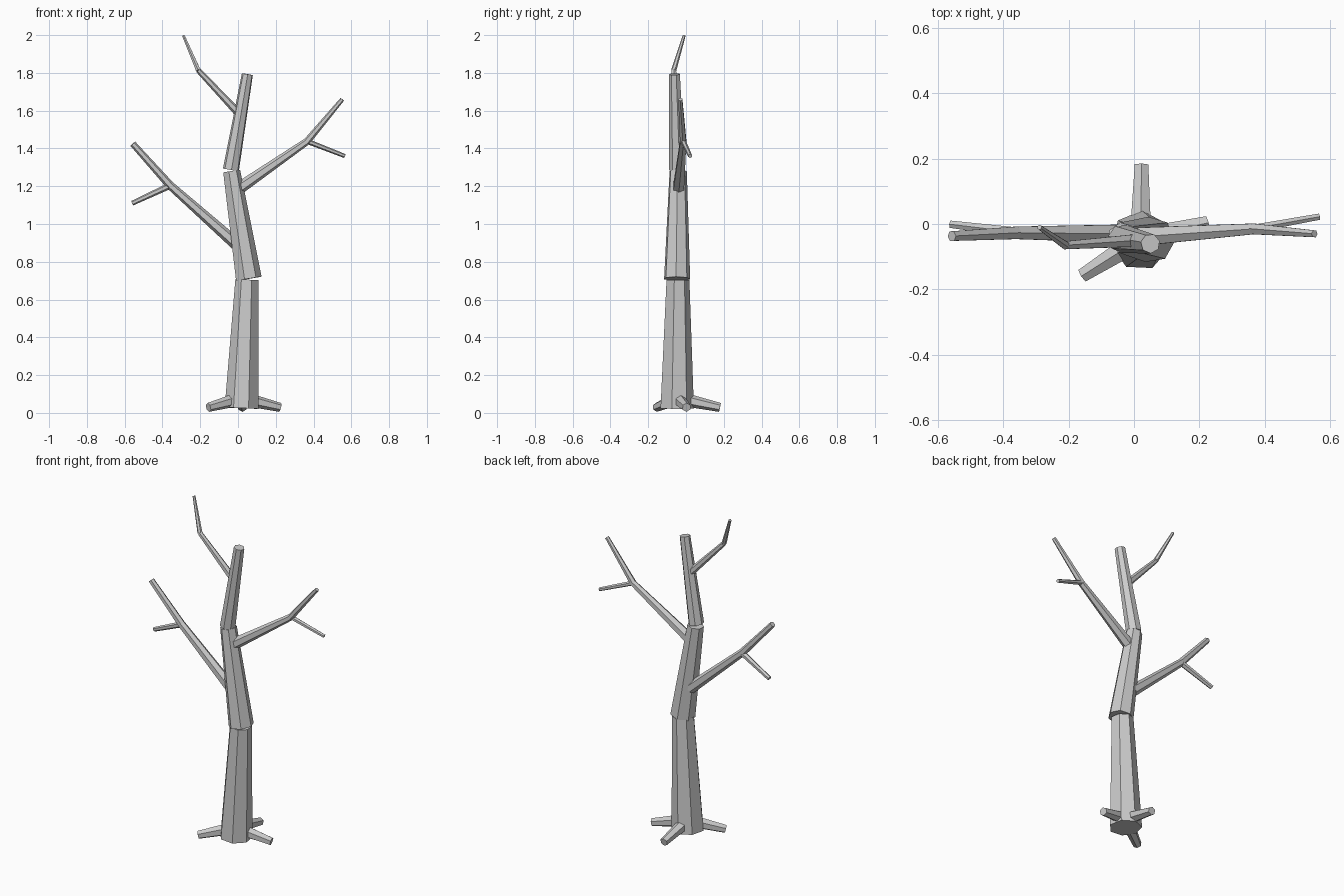
import bpy, bmesh
from mathutils import Matrix, Vector

if "Cube" in bpy.data.objects:
    bpy.data.objects.remove(bpy.data.objects["Cube"])


def limb(name, points, radii, sides=6):
    """Chain of capped tapered prisms running through the points."""
    bm = bmesh.new()
    for a, b, ra, rb in zip(points, points[1:], radii, radii[1:]):
        a, b = Vector(a), Vector(b)
        axis = b - a
        turn = axis.to_track_quat('Z', 'Y').to_matrix().to_4x4()
        place = Matrix.Translation((a + b) / 2) @ turn
        bmesh.ops.create_cone(bm, cap_ends=True, segments=sides, radius1=ra,
                              radius2=rb, depth=axis.length, matrix=place)
    mesh = bpy.data.meshes.new(name)
    bm.to_mesh(mesh)
    bm.free()
    obj = bpy.data.objects.new(name, mesh)
    bpy.context.collection.objects.link(obj)
    return obj


# Trunk: three separate sections with a visible step at each joint
limb("trunk_lower", [(0.02, -0.05, 0.025), (0.048, -0.045, 0.705)], [0.092, 0.063], 7)
limb("trunk_middle", [(0.055, -0.048, 0.71), (-0.035, -0.042, 1.28)], [0.071, 0.047], 7)
limb("trunk_upper", [(-0.037, -0.045, 1.287), (0.05, -0.06, 1.793)], [0.044, 0.03], 7)

# Left branch and its twig
limb("left_branch", [(-0.01, -0.03, 0.895), (-0.36, -0.027, 1.205), (-0.557, -0.037, 1.425)],
     [0.033, 0.022, 0.017])
limb("left_twig", [(-0.36, -0.025, 1.203), (-0.56, -0.001, 1.11)], [0.017, 0.013])

# Right branch and its twig
limb("right_branch", [(0.0, -0.04, 1.185), (0.365, -0.015, 1.437), (0.552, -0.03, 1.66)],
     [0.033, 0.019, 0.012])
limb("right_twig", [(0.36, -0.015, 1.44), (0.565, 0.022, 1.36)], [0.014, 0.011])

# Thin bent branch near the top
limb("top_branch", [(0.01, -0.05, 1.58), (-0.21, -0.065, 1.813), (-0.289, -0.01, 1.997)],
     [0.022, 0.014, 0.008])

# Roots spreading from the base
for name, end in (("right_root", (0.223, 0.003, 0.029)),
                  ("back_root", (0.023, 0.18, 0.029)),
                  ("front_left_root", (-0.157, -0.157, 0.029))):
    limb(name, [(0.02, -0.045, 0.078), end], [0.038, 0.024])
